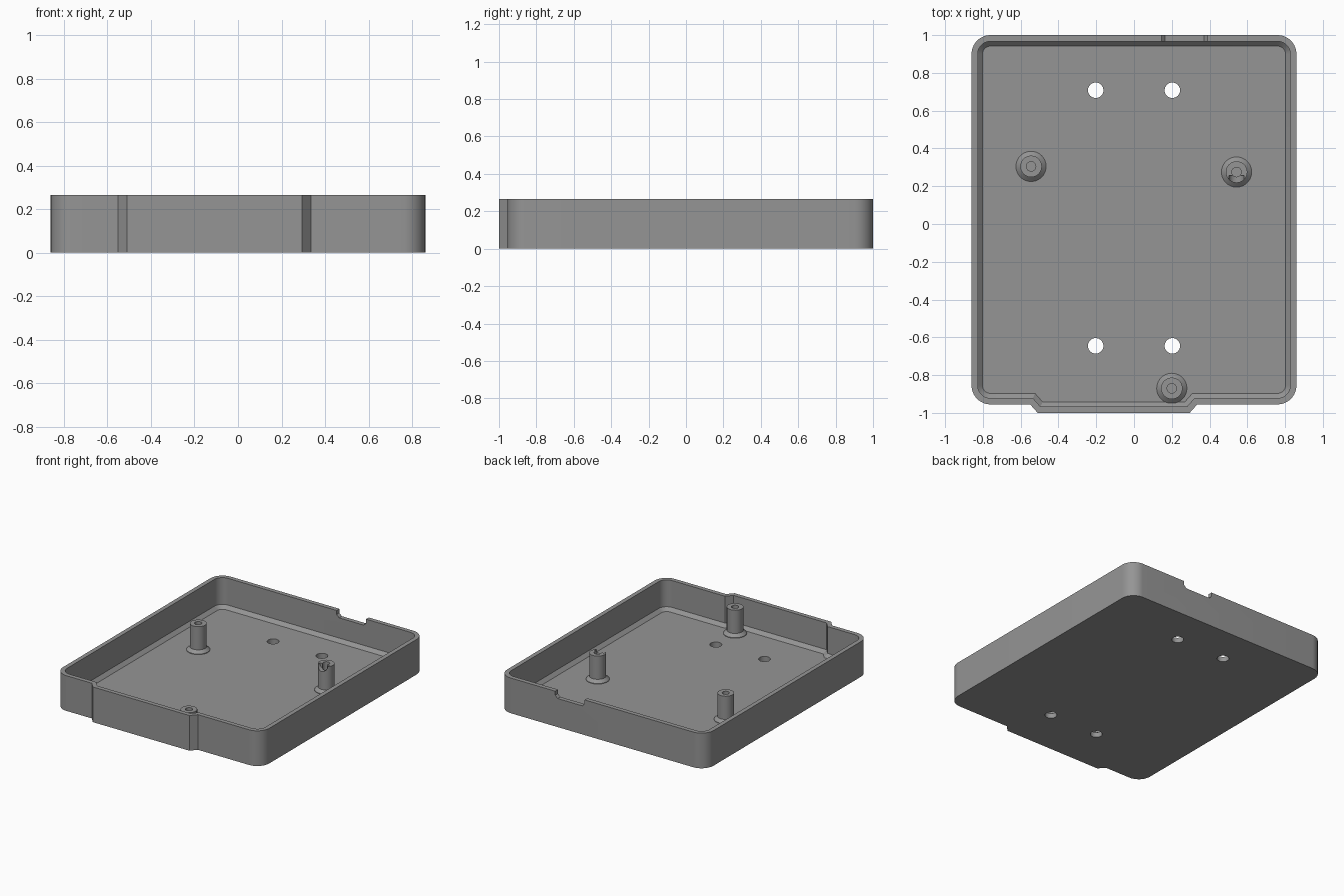
import bpy, bmesh, math
from mathutils import Vector

if "Cube" in bpy.data.objects:
    bpy.data.objects.remove(bpy.data.objects["Cube"])

H, WALL, FLOOR = 0.265, 0.033, 0.038   # tray height, wall and floor thickness
grey = bpy.data.materials.new("matte grey")
grey.diffuse_color = (0.3, 0.3, 0.3, 1)
grey.use_nodes = True
grey.node_tree.nodes["Principled BSDF"].inputs["Base Color"].default_value = grey.diffuse_color


def make(name, bm):
    bmesh.ops.recalc_face_normals(bm, faces=bm.faces)
    me = bpy.data.meshes.new(name)
    bm.to_mesh(me)
    bm.free()
    ob = bpy.data.objects.new(name, me)
    bpy.context.collection.objects.link(ob)
    me.materials.append(grey)
    return ob


def select(ob):
    bpy.ops.object.select_all(action='DESELECT')
    ob.select_set(True)
    bpy.context.view_layer.objects.active = ob


def loft(name, loops):
    """Skin a stack of equal-length closed loops, capped at both ends."""
    bm = bmesh.new()
    rings = [[bm.verts.new(p) for p in lp] for lp in loops]
    n = len(rings[0])
    for a, b in zip(rings, rings[1:]):
        for i in range(n):
            j = (i + 1) % n
            bm.faces.new((a[i], a[j], b[j], b[i]))
    bm.faces.new(rings[0][::-1])
    bm.faces.new(rings[-1])
    return make(name, bm)


def lathe(name, x, y, profile, n=40):
    circle = [(math.cos(2 * math.pi * i / n), math.sin(2 * math.pi * i / n)) for i in range(n)]
    return loft(name, [[(x + r * c, y + r * s, z) for c, s in circle] for r, z in profile])


def cut(ob, cutter):
    m = ob.modifiers.new("cut", 'BOOLEAN')
    m.operation, m.solver, m.object = 'DIFFERENCE', 'EXACT', cutter
    select(ob)
    bpy.ops.object.modifier_apply(modifier=m.name)
    bpy.data.objects.remove(cutter)


def smooth(ob):
    select(ob)
    bpy.ops.object.shade_smooth_by_angle(angle=math.radians(30))


# Tray outline: rounded rectangle with a shallow bump on the front, counter-clockwise
outline = [Vector(p) for p in ((-0.55, -0.955), (-0.51, -1.0), (0.295, -1.0), (0.335, -0.955))]
R = 0.1
for cx, cy, start in ((0.76, -0.855, -90), (0.76, 0.9, 0), (-0.76, 0.9, 90), (-0.76, -0.855, 180)):
    for k in range(13):
        a = math.radians(start + 90 * k / 12)
        outline.append(Vector((cx + R * math.cos(a), cy + R * math.sin(a))))


def inset(d, z):
    pts = []
    for i, p in enumerate(outline):
        e1 = (p - outline[i - 1]).normalized()
        e2 = (outline[(i + 1) % len(outline)] - p).normalized()
        n1, n2 = Vector((-e1.y, e1.x)), Vector((-e2.y, e2.x))
        q = p + (n1 + n2) * d / (1 + n1.dot(n2))
        pts.append((q.x, q.y, z))
    return pts


# Hollow tray with a chamfer where walls meet the floor
tray = loft("tray", [inset(0, 0), inset(0, H), inset(WALL, H),
                     inset(WALL, FLOOR + 0.025), inset(WALL + 0.025, FLOOR)])

# Mounting holes through the floor
for x in (-0.203, 0.203):
    for y in (-0.645, 0.708):
        cut(tray, lathe("hole_cutter", x, y, [(0.041, -0.1), (0.041, 0.12)], 32))

# Cable notch in the back wall
notch = [(0.145, 0.4), (0.145, 0.235), (0.165, 0.215), (0.37, 0.215), (0.39, 0.235), (0.39, 0.4)]
cut(tray, loft("notch_cutter", [[(x, y, z) for x, z in notch] for y in (0.9, 1.1)]))
smooth(tray)

# Screw posts with flared feet and blind holes
for name, x, y in (("left_post", -0.545, 0.305), ("right_post", 0.543, 0.275),
                   ("front_post", 0.2, -0.87)):
    post = lathe(name, x, y, [(0.08, 0.02), (0.08, FLOOR + 0.004), (0.057, FLOOR + 0.025),
                              (0.057, 0.238), (0.025, 0.238), (0.025, 0.08)])
    if name == "right_post":
        # Rounded relief on the front of this post's top
        ring = [(x + 0.04 * math.cos(math.pi * i / 12), 0.238 - 0.04 * math.sin(math.pi * i / 12))
                for i in range(13)] + [(x - 0.04, 0.3), (x + 0.04, 0.3)]
        cut(post, loft("relief_cutter", [[(px, py, pz) for px, pz in ring]
                                         for py in (y - 0.12, y - 0.018)]))
    smooth(post)
